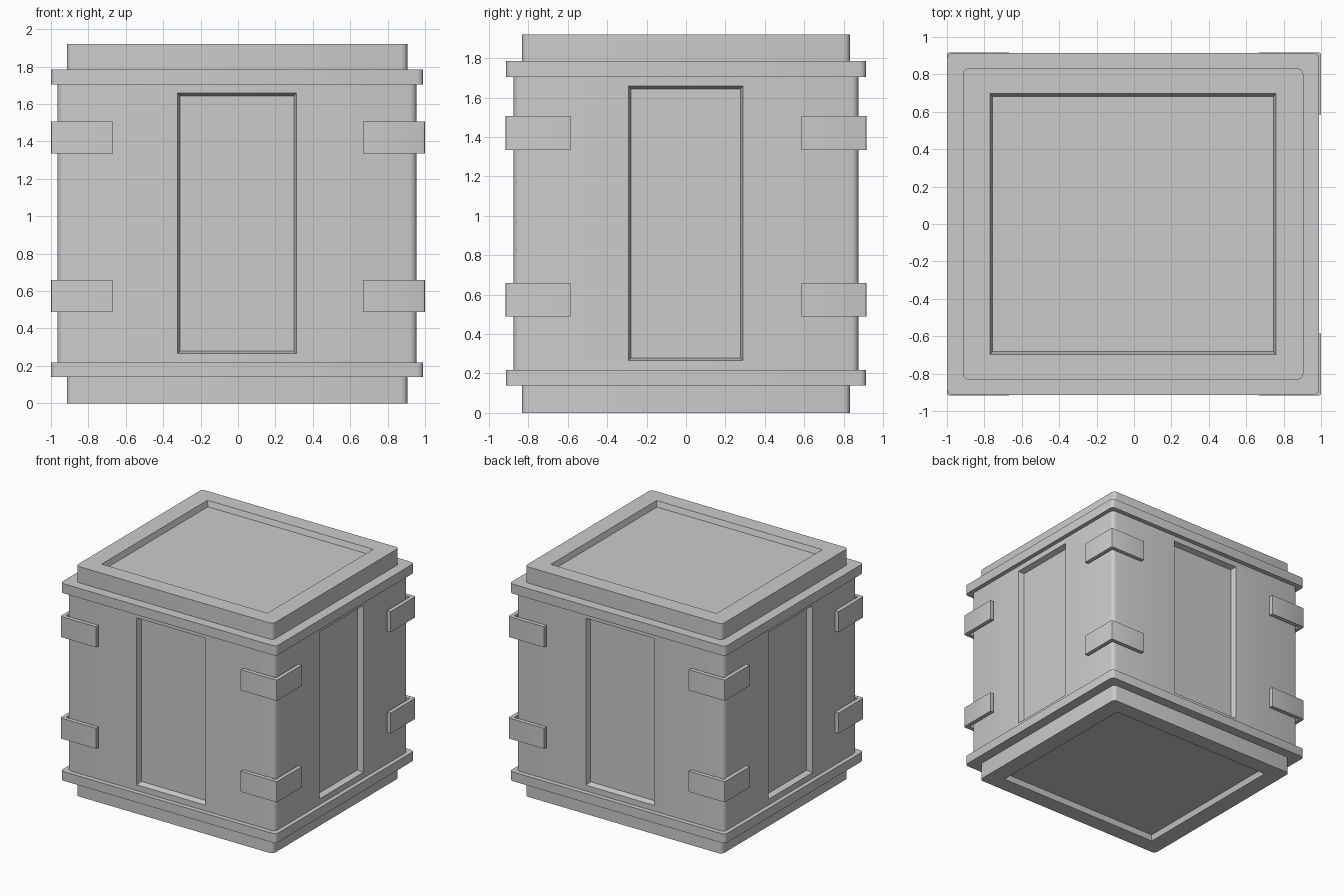
import bpy, bmesh, math
from mathutils import Vector

if "Cube" in bpy.data.objects:
    bpy.data.objects.remove(bpy.data.objects["Cube"])

CX = -0.005  # slight offset of the shell inside its brackets


def finish(bm, name):
    bmesh.ops.remove_doubles(bm, verts=bm.verts, dist=0.0005)
    bmesh.ops.recalc_face_normals(bm, faces=bm.faces)
    mesh = bpy.data.meshes.new(name)
    bm.to_mesh(mesh)
    bm.free()
    ob = bpy.data.objects.new(name, mesh)
    bpy.context.collection.objects.link(ob)
    bpy.ops.object.select_all(action='DESELECT')
    ob.select_set(True)
    bpy.context.view_layer.objects.active = ob
    bpy.ops.object.shade_smooth_by_angle(angle=math.radians(35))
    return ob


def rounded_ring(bm, hx, hy, r, z):
    """Rounded rectangle of vertices, four per corner."""
    ring = []
    for i, (sx, sy) in enumerate([(1, 1), (-1, 1), (-1, -1), (1, -1)]):
        for k in range(4):
            a = math.radians(90 * i + 30 * k)
            ring.append(bm.verts.new((CX + sx * (hx - r) + r * math.cos(a),
                                      sy * (hy - r) + r * math.sin(a), z)))
    return ring


def recess(bm, face, low, high, axis, depth=0.045, taper=0.014):
    """Sink a rectangular panel with slightly sloped walls into a face."""
    n = face.normal.copy()
    for shrink, sink in ((0, 0), (taper, depth)):
        centre = face.calc_center_median()
        bmesh.ops.inset_individual(bm, faces=[face], thickness=0.005)
        for v in face.verts:
            for i in range(3):
                if i == axis:
                    v.co[i] -= n[i] * sink
                else:
                    v.co[i] = (high[i] - shrink) if v.co[i] > centre[i] else (low[i] + shrink)


# Shell: base plinth, lower rim, body, upper rim, lid
CAP, RIM, BODY = (0.91, 0.832, 0.03), (0.995, 0.914, 0.03), (0.96, 0.875, 0.035)
profile = [(CAP, 0), (CAP, 0.14), (RIM, 0.14), (RIM, 0.217), (BODY, 0.217),
           (BODY, 1.705), (RIM, 1.705), (RIM, 1.785), (CAP, 1.785), (CAP, 1.92)]
bm = bmesh.new()
rings = [rounded_ring(bm, *size, z) for size, z in profile]
for a, b in zip(rings, rings[1:]):
    for i in range(16):
        j = (i + 1) % 16
        bm.faces.new((a[i], a[j], b[j], b[i]))
bottom = bm.faces.new(rings[0][::-1])
top = bm.faces.new(rings[-1])
bm.normal_update()

# Recessed panels on the four walls, the lid and the underside
walls = [f for f in bm.faces if f.calc_area() > 2 and f not in (top, bottom)]
for f in walls:
    axis = 0 if abs(f.normal.x) > 0.9 else 1
    recess(bm, f, (CX - 0.318, -0.292, 0.265), (CX + 0.318, 0.29, 1.658), axis)
for f in (top, bottom):
    recess(bm, f, (CX - 0.765, -0.697, 0), (CX + 0.765, 0.697, 0), 2)
finish(bm, "crate_shell")


# L-shaped corner brackets, two per vertical edge
def bracket(sx, sy, z0, z1, name):
    t, c = 0.033, 0.012
    X, Y = 1.0, 0.917
    pts = [(0.667, Y), (0.667, Y - t), (X - t, Y - t), (X - t, 0.585),
           (X, 0.585), (X, Y - c), (X - c * 0.3, Y - c * 0.3), (X - c, Y)]
    bm = bmesh.new()
    face = bm.faces.new([bm.verts.new((sx * x, sy * y, z0)) for x, y in pts])
    ext = bmesh.ops.extrude_face_region(bm, geom=[face], use_keep_orig=True)
    moved = [g for g in ext["geom"] if isinstance(g, bmesh.types.BMVert)]
    bmesh.ops.translate(bm, verts=moved, vec=Vector((0, 0, z1 - z0)))
    finish(bm, name)


for sx, xn in ((-1, "left"), (1, "right")):
    for sy, yn in ((-1, "front"), (1, "back")):
        bracket(sx, sy, 0.488, 0.66, f"lower_bracket_{yn}_{xn}")
        bracket(sx, sy, 1.335, 1.507, f"upper_bracket_{yn}_{xn}")
